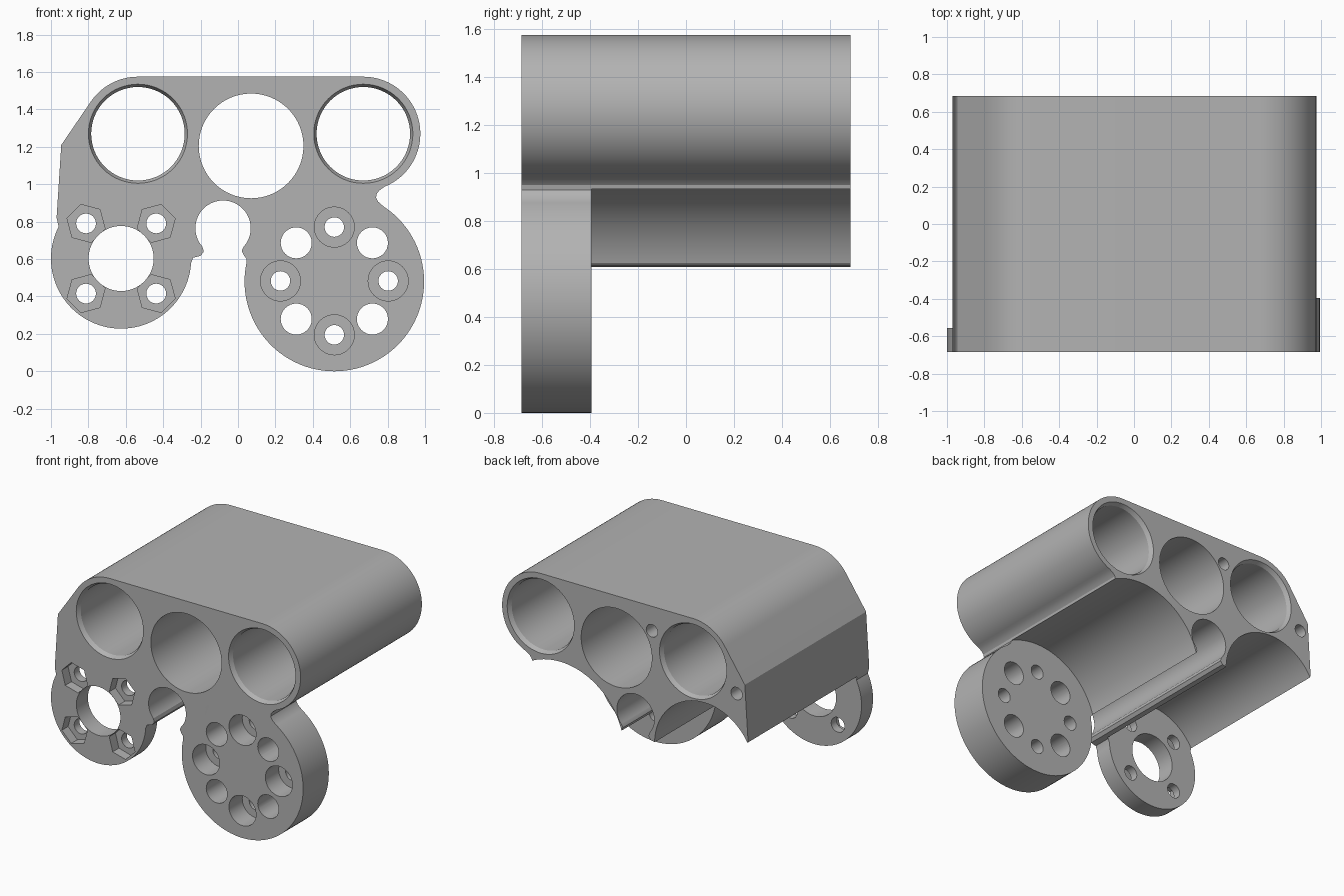
import bpy, bmesh, math

if "Cube" in bpy.data.objects:
    bpy.data.objects.remove(bpy.data.objects["Cube"], do_unlink=True)

FRONT, BACK = -0.685, 0.685
RIGHT_C, LEFT_C = (0.515, 0.48), (-0.625, 0.603)     # round flange centres (x, z)

grey = bpy.data.materials.new("plain grey")
grey.use_nodes = True
grey.diffuse_color = (0.45, 0.45, 0.45, 1)
grey.node_tree.nodes["Principled BSDF"].inputs["Base Color"].default_value = grey.diffuse_color


def arc(c, r, a0, a1, n):
    """Points on an arc, angles in degrees."""
    angles = [math.radians(a0 + (a1 - a0) * i / n) for i in range(n + 1)]
    return [(c[0] + r * math.cos(a), c[1] + r * math.sin(a)) for a in angles]


def loft(name, rings):
    """Solid through rings of (y, [(x, z), ...]), capped at both ends."""
    bm = bmesh.new()
    loops = [[bm.verts.new((x, y, z)) for x, z in pts] for y, pts in rings]
    n = len(loops[0])
    for a, b in zip(loops, loops[1:]):
        for i in range(n):
            bm.faces.new((a[i], a[(i + 1) % n], b[(i + 1) % n], b[i]))
    bm.faces.new(loops[0])
    bm.faces.new(loops[-1])
    bmesh.ops.recalc_face_normals(bm, faces=bm.faces)
    mesh = bpy.data.meshes.new(name)
    bm.to_mesh(mesh)
    bm.free()
    mesh.materials.append(grey)
    ob = bpy.data.objects.new(name, mesh)
    bpy.context.collection.objects.link(ob)
    return ob


def cylinder(name, c, r, y0, y1, n=64, turn=0):
    pts = arc(c, r, turn, turn + 360, n)[:-1]
    return loft(name, [(y0, pts), (y1, pts)])


def combine(target, tool, operation):
    mod = target.modifiers.new(operation, 'BOOLEAN')
    mod.operation, mod.solver, mod.object = operation, 'EXACT', tool
    bpy.context.view_layer.objects.active = target
    bpy.ops.object.modifier_apply(modifier=mod.name)
    bpy.data.objects.remove(tool, do_unlink=True)


# Main block: rounded top, fillet, slot with lips, sloped left wall
outline = (
    arc((-0.535, 1.27), 0.305, 145.7, 90, 16)
    + arc((0.67, 1.27), 0.305, 90, -68, 40)
    + [(0.757, 0.968), (0.742, 0.95), (0.738, 0.93), (0.75, 0.906), (0.78, 0.88)]
    + [(0.6, 0.5), (0.3, 0.5), (0.045, 0.56)]
    + [(0.045, 0.602), (0.03, 0.622), (0.02, 0.645), (0.03, 0.666)]
    + arc((-0.08, 0.765), 0.148, -40, 220, 40)
    + [(-0.19, 0.666), (-0.183, 0.64), (-0.2, 0.617), (-0.24, 0.607), (-0.254, 0.57)]
    + [(-0.4, 0.5), (-0.8, 0.6), (-0.958, 0.77), (-0.97, 0.82), (-0.945, 1.21)]
)
body = loft("holder_body", [(FRONT, outline), (BACK, outline)])

# Cradles behind the flanges, then the flanges themselves
flanges = [(RIGHT_C, 0.48, 0.505, -0.395), (LEFT_C, 0.375, 0.394, -0.555)]
for c, r, r_cut, y in flanges:
    combine(body, cylinder("cradle", c, r_cut, y, BACK + 0.1, 96), 'DIFFERENCE')
for c, r, r_cut, y in flanges:
    combine(body, cylinder("flange", c, r, FRONT, y, 96), 'UNION')

cutters = []

# Two tubes with bevelled mouths, plain centre bore
for x in (-0.535, 0.67):
    wide, bore = [arc((x, 1.27), r, 0, 360, 64)[:-1] for r in (0.265, 0.25)]
    cutters.append(loft("tube_bore", [
        (FRONT - 0.05, wide), (FRONT, wide), (FRONT + 0.03, bore),
        (BACK - 0.03, bore), (BACK, wide), (BACK + 0.05, wide)]))
cutters.append(cylinder("centre_bore", (0.07, 1.205), 0.28, FRONT - 0.1, BACK + 0.1))

# Blind screw holes in the back
for c in ((-0.21, 1.40), (-0.88, 1.13)):
    cutters.append(cylinder("back_hole", c, 0.045, BACK - 0.4, BACK + 0.1, 24))

# Right flange: counterbored and plain holes alternate around the circle
for i in range(8):
    a = math.radians(45 * i)
    c = (RIGHT_C[0] + 0.288 * math.cos(a), RIGHT_C[1] + 0.003 + 0.288 * math.sin(a))
    cutters.append(cylinder("hole", c, 0.083 if i % 2 else 0.052, FRONT - 0.1, -0.35, 32))
    if i % 2 == 0:
        cutters.append(cylinder("counterbore", c, 0.107, FRONT - 0.1, FRONT + 0.15, 40))

# Left flange: centre opening, screw holes with hexagonal nut pockets
cutters.append(cylinder("opening", LEFT_C, 0.174, FRONT - 0.1, -0.5))
for sx in (-1, 1):
    for sz in (-1, 1):
        c = (LEFT_C[0] + 0.1875 * sx, LEFT_C[1] + 0.1875 * sz)
        cutters.append(cylinder("hole", c, 0.053, FRONT - 0.1, -0.5, 24))
        cutters.append(cylinder("nut_pocket", c, 0.105, FRONT - 0.1, FRONT + 0.07, 6,
                                45 if sx * sz < 0 else 15))

for tool in cutters:
    combine(body, tool, 'DIFFERENCE')

# Smooth curved walls, crisp edges
bpy.ops.object.select_all(action='DESELECT')
body.select_set(True)
bpy.context.view_layer.objects.active = body
bpy.ops.object.shade_smooth_by_angle(angle=math.radians(25))
